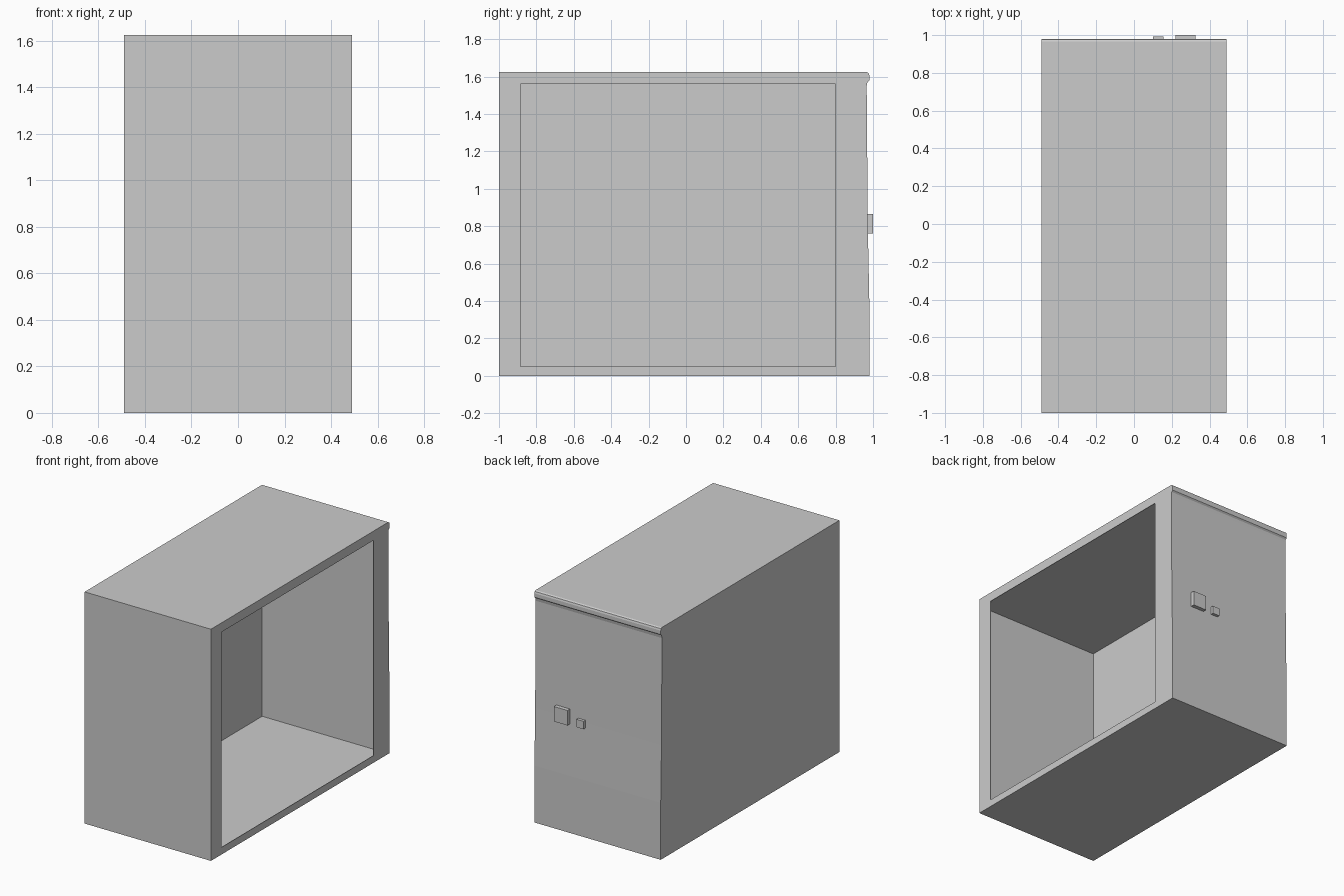
import bpy, bmesh

if "Cube" in bpy.data.objects:
    bpy.data.objects.remove(bpy.data.objects["Cube"])


def box(name, x, y, z):
    """Box from (min, max) ranges on each axis."""
    bm = bmesh.new()
    bmesh.ops.create_cube(bm, size=1)
    for v in bm.verts:
        v.co = [r[0] if c < 0 else r[1] for c, r in zip(v.co, (x, y, z))]
    return link(name, bm)


def link(name, bm):
    bmesh.ops.recalc_face_normals(bm, faces=bm.faces)
    me = bpy.data.meshes.new(name)
    bm.to_mesh(me)
    bm.free()
    ob = bpy.data.objects.new(name, me)
    bpy.context.collection.objects.link(ob)
    return ob


def cut(target, cutter):
    mod = target.modifiers.new(cutter.name, 'BOOLEAN')
    mod.operation = 'DIFFERENCE'
    mod.solver = 'EXACT'
    mod.object = cutter
    cutter.hide_render = True
    cutter.display_type = 'WIRE'


# Case: side profile (y, z) with a rounded rear lip and slightly dished rear panel
profile = [(-1, 0), (0.98, 0), (0.98, 0.4), (0.972, 0.8), (0.966, 1.55),
           (0.97, 1.57), (0.98, 1.58), (0.98, 1.607), (0.976, 1.619),
           (0.966, 1.625), (-1, 1.625)]
bm = bmesh.new()
face = bm.faces.new([bm.verts.new((-0.49, y, z)) for y, z in profile])
ext = bmesh.ops.extrude_face_region(bm, geom=[face])
new_verts = [g for g in ext['geom'] if isinstance(g, bmesh.types.BMVert)]
bmesh.ops.translate(bm, vec=(0.98, 0, 0), verts=new_verts)
if not face.is_valid or len([f for f in bm.faces if len(f.verts) > 4]) < 2:
    bm.faces.new([v for v in bm.verts if v not in new_verts])
case = link("case", bm)

# Hollow interior and the window in the right side panel
cut(case, box("cavity_cutter", (-0.486, 0.486), (-0.996, 0.962), (0.004, 1.57)))
cut(case, box("window_cutter", (0.2, 0.6), (-0.885, 0.80), (0.05, 1.56)))

# Raised sockets on the rear panel
box("large_socket", (0.22, 0.325), (0.965, 1.0), (0.76, 0.865))
box("small_socket", (0.10, 0.155), (0.965, 0.993), (0.763, 0.818))
